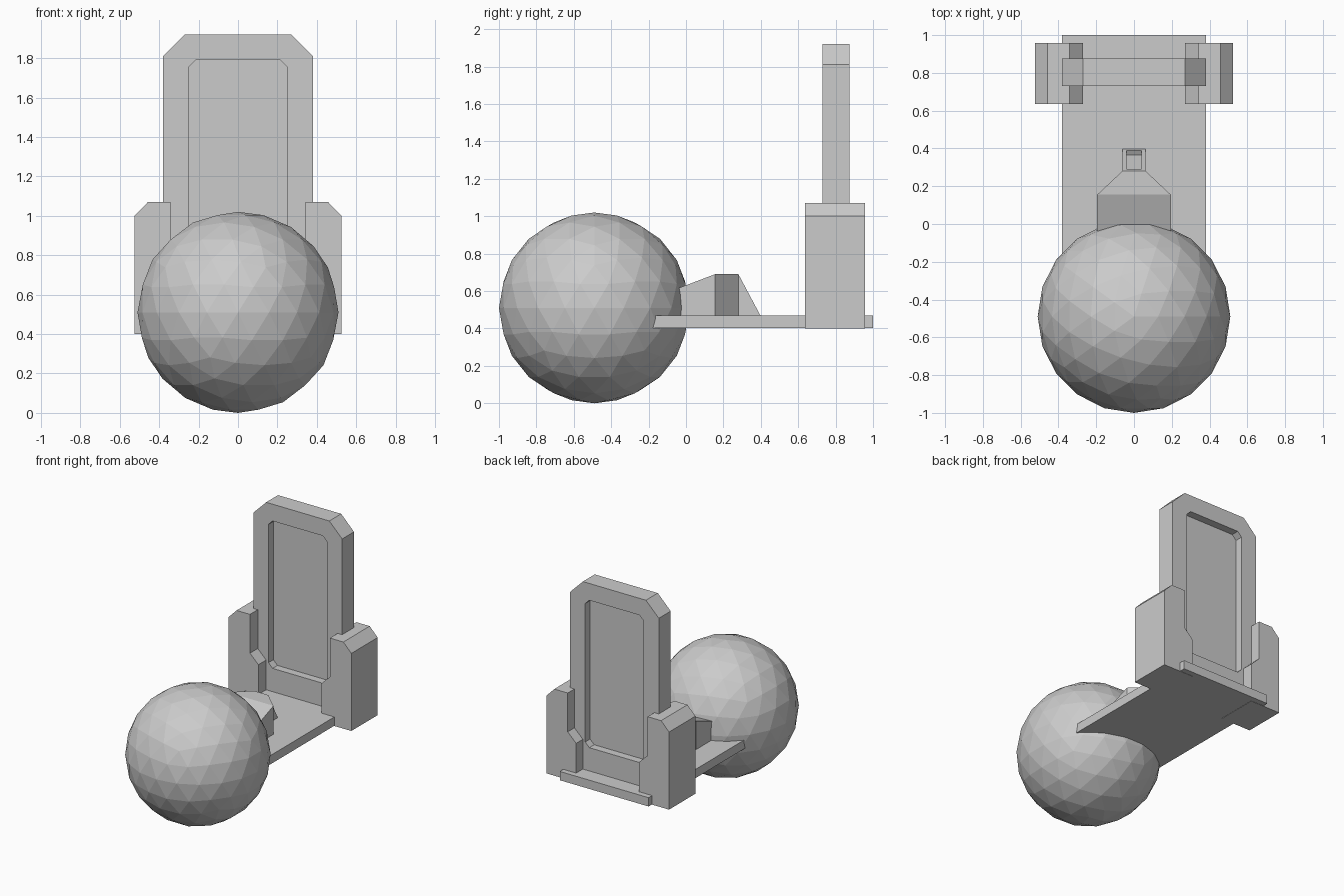
import bpy, bmesh
from mathutils import Vector

if "Cube" in bpy.data.objects:
    bpy.data.objects.remove(bpy.data.objects["Cube"])


def finish(name, bm):
    bmesh.ops.recalc_face_normals(bm, faces=bm.faces)
    mesh = bpy.data.meshes.new(name)
    bm.to_mesh(mesh)
    bm.free()
    obj = bpy.data.objects.new(name, mesh)
    bpy.context.collection.objects.link(obj)
    return obj


def prism(name, profile, y0, y1):
    """Extrude an x-z profile along y."""
    bm = bmesh.new()
    face = bm.faces.new([bm.verts.new((x, y0, z)) for x, z in profile])
    ext = bmesh.ops.extrude_face_region(bm, geom=[face])["geom"]
    verts = [v for v in ext if isinstance(v, bmesh.types.BMVert)]
    bmesh.ops.translate(bm, verts=verts, vec=(0, y1 - y0, 0))
    return finish(name, bm)


def chamfered(w, z0, z1, top, bottom):
    """Symmetric rectangle with chamfered corners."""
    half = [(w - bottom, z0), (w, z0 + bottom), (w, z1 - top), (w - top, z1)]
    if bottom == 0:
        half = half[1:]
    return half + [(-x, z) for x, z in reversed(half)]


# Front ball
bpy.ops.mesh.primitive_ico_sphere_add(subdivisions=3, radius=0.51,
                                      location=(0, -0.49, 0.51))
bpy.context.object.name = "ball"

# Flat base running back from inside the ball
prism("base_plate", chamfered(0.38, 0.402, 0.47, 0, 0)[0:1]
      + [(0.38, 0.47), (-0.38, 0.47), (-0.38, 0.402)], -0.3, 1.0)

# Upright back panel with a recess on each side
back = prism("back_panel", chamfered(0.38, 0.46, 1.92, 0.11, 0), 0.73, 0.875)
for side, y0, y1 in (("front", 0.6, 0.79), ("rear", 0.815, 1.0)):
    cutter = prism(side + "_recess_cutter",
                   chamfered(0.25, 0.65, 1.79, 0.035, 0.035), y0, y1)
    cutter.hide_render = True
    cutter.hide_viewport = True
    mod = back.modifiers.new(side + "_recess", "BOOLEAN")
    mod.operation = "DIFFERENCE"
    mod.solver = "EXACT"
    mod.object = cutter

# Side posts, wider at the foot and chamfered at the outer top
post = [(0.27, 0.40), (0.525, 0.40), (0.525, 1.0), (0.457, 1.07),
        (0.342, 1.07), (0.342, 0.77), (0.27, 0.70)]
for side, s in (("left", -1), ("right", 1)):
    prism(side + "_post", [(s * x, z) for x, z in post], 0.635, 0.957)

# Tapered block behind the ball, lofted through (y, half width, top z)
bm = bmesh.new()
rings = []
for y, w, z in ((-0.10, 0.195, 0.593), (0.155, 0.195, 0.69), (0.28, 0.062, 0.69)):
    rings.append([bm.verts.new(p) for p in
                  ((-w, y, 0.46), (w, y, 0.46), (w, y, z), (-w, y, z))])
for a, b in zip(rings, rings[1:]):
    for i in range(4):
        j = (i + 1) % 4
        bm.faces.new((a[i], a[j], b[j], b[i]))
bm.faces.new(rings[0])
# Sloping tail wedge
bl, br, tr, tl = rings[-1]
el, er = [bm.verts.new((x, 0.40, 0.465)) for x in (-0.062, 0.062)]
slope = bm.faces.new((tl, tr, er, el))
bm.faces.new((br, er, tr))
bm.faces.new((bl, tl, el))
bm.faces.new((bl, br, er, el))
bmesh.ops.recalc_face_normals(bm, faces=bm.faces)
# Small square recess in the slope
bmesh.ops.inset_individual(bm, faces=[slope], thickness=0.03)
normal = Vector(slope.normal)
floor = bmesh.ops.extrude_discrete_faces(bm, faces=[slope])["faces"][0]
bmesh.ops.translate(bm, verts=floor.verts, vec=normal * -0.028)
finish("tapered_block", bm)
